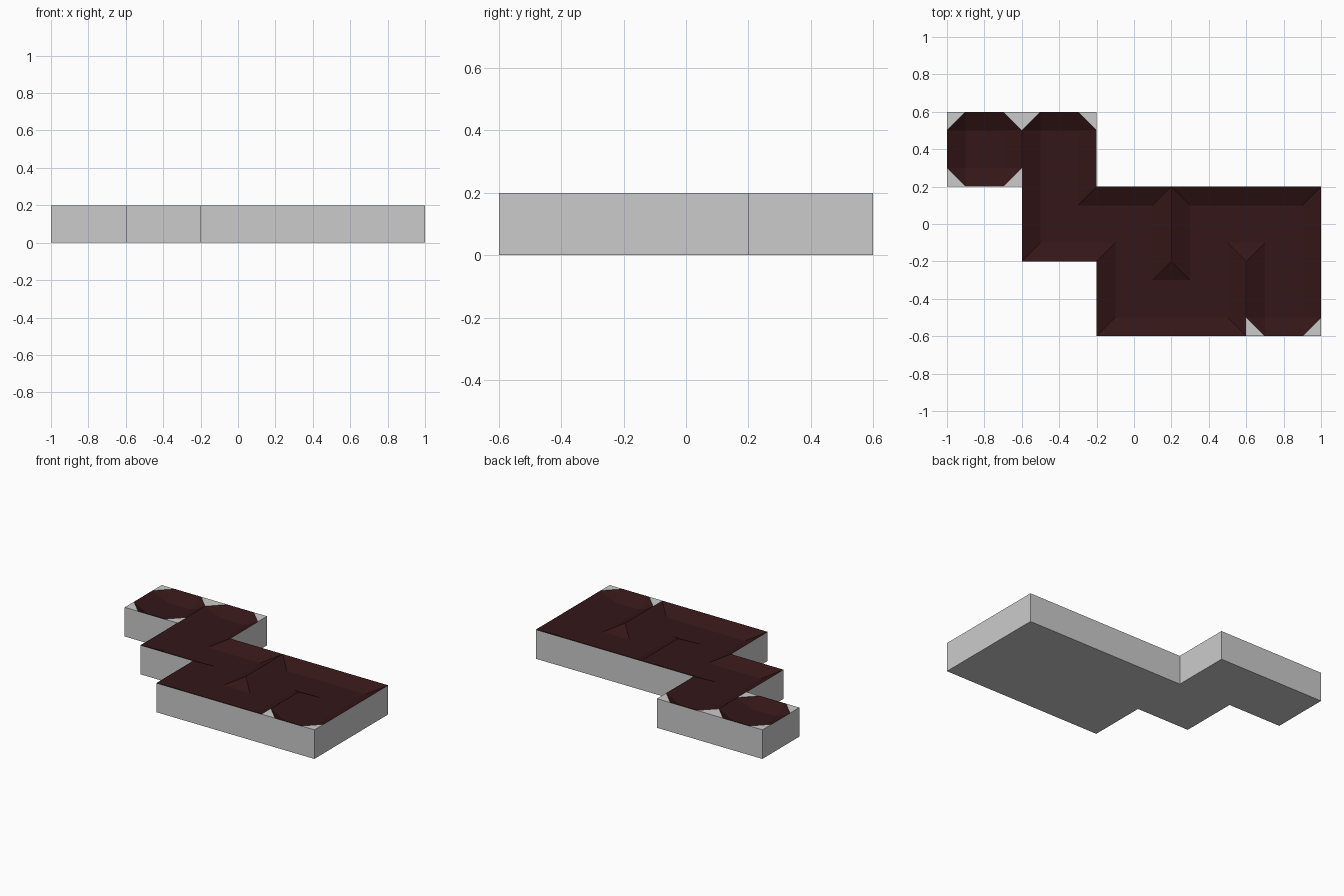
import bpy, bmesh, math

if "Cube" in bpy.data.objects:
    bpy.data.objects.remove(bpy.data.objects["Cube"])

CELL, STEP, TOP, FLOOR = 0.4, 0.1, 0.20, 0.15
POND = [(0, 2)]                                             # closed single cell
CHANNEL = [(1, 2), (1, 1), (2, 1), (2, 0), (3, 0), (3, 1), (4, 1), (4, 0)]
OUTLINE = [(-1, .2), (-.6, .2), (-.6, -.2), (-.2, -.2), (-.2, -.6),
           (1, -.6), (1, .2), (-.2, .2), (-.2, .6), (-1, .6)]
links = set(zip(CHANNEL, CHANNEL[1:])) | set(zip(CHANNEL[1:], CHANNEL))


def finish(name, bm, color=None):
    bmesh.ops.remove_doubles(bm, verts=bm.verts, dist=1e-4)
    mesh = bpy.data.meshes.new(name)
    bm.to_mesh(mesh)
    bm.free()
    obj = bpy.data.objects.new(name, mesh)
    bpy.context.collection.objects.link(obj)
    if color:
        mat = bpy.data.materials.new(name)
        mat.diffuse_color = color
        mat.use_nodes = True
        mat.node_tree.nodes["Principled BSDF"].inputs["Base Color"].default_value = mat.diffuse_color
        mesh.materials.append(mat)
    return obj


def add_face(bm, pts):
    f = bm.faces.new([bm.verts.new(p) for p in pts])
    f.normal_update()
    if f.normal.z < 0:
        f.normal_flip()


base, trough = bmesh.new(), bmesh.new()

# Base: underside and outer walls, open at the top
low = [base.verts.new((x, y, 0)) for x, y in OUTLINE]
high = [base.verts.new((x, y, TOP)) for x, y in OUTLINE]
base.faces.new(low[::-1])
for k in range(len(low)):
    n = (k + 1) % len(low)
    base.faces.new((low[k], low[n], high[n], high[k]))

# Trough: sloped banks along closed cell sides, flat floor elsewhere
for i, j in POND + CHANNEL:
    def is_open(dx, dy):
        return ((i, j), (i + dx, j + dy)) in links

    is_end = sum(is_open(*d) for d in ((1, 0), (-1, 0), (0, 1), (0, -1))) < 2

    def point(a, b):
        sx = (a == 4) - (a == 0)
        sy = (b == 4) - (b == 0)
        raised = (sx and sy) or ((sx or sy) and not is_open(sx, sy))
        return (-1 + CELL * i + STEP * a, -0.6 + CELL * j + STEP * b,
                TOP if raised else FLOOR)

    for a in range(4):
        for b in range(4):
            if a in (0, 3) and b in (0, 3):
                # Corner squares: mitred, or cut off at a channel end
                sx, sy = (1 if a else -1), (1 if b else -1)
                ca, cb = (4 if a else 0), (4 if b else 0)
                corner, inner = point(ca, cb), point(ca - sx, cb - sy)
                p, q = point(ca - sx, cb), point(ca, cb - sy)
                if is_end and not is_open(sx, 0) and not is_open(0, sy):
                    add_face(base, (corner, p, q))
                    add_face(trough, (p, inner, q))
                else:
                    add_face(trough, (corner, p, inner))
                    add_face(trough, (corner, inner, q))
            else:
                add_face(trough, (point(a, b), point(a + 1, b),
                                  point(a + 1, b + 1), point(a, b + 1)))

finish("base", base)
bmesh.ops.remove_doubles(trough, verts=trough.verts, dist=1e-4)
bmesh.ops.dissolve_limit(trough, angle_limit=math.radians(1),
                         verts=trough.verts, edges=trough.edges)
finish("trough", trough, (0.035, 0.008, 0.009, 1))
